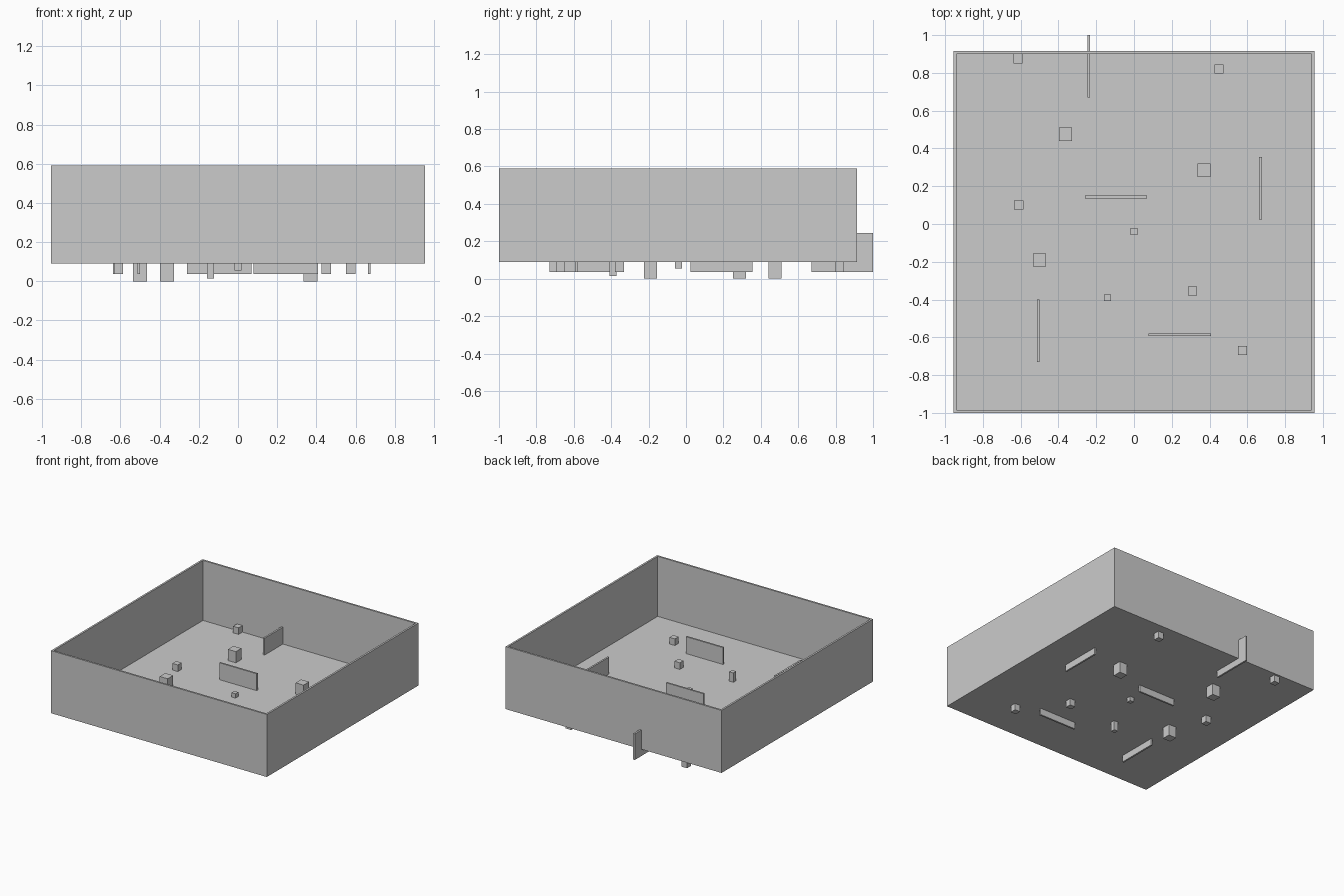
import bpy

if "Cube" in bpy.data.objects:
    bpy.data.objects.remove(bpy.data.objects["Cube"])


def box(name, x0, x1, y0, y1, z0, z1):
    """Add a box spanning the given limits."""
    bpy.ops.mesh.primitive_cube_add(
        size=1, location=((x0 + x1) / 2, (y0 + y1) / 2, (z0 + z1) / 2))
    ob = bpy.context.object
    ob.name = name
    ob.scale = (x1 - x0, y1 - y0, z1 - z0)
    bpy.ops.object.transform_apply(location=False, rotation=False, scale=True)
    return ob


def post(name, x, y, width, z0, z1):
    """Add a square block centred on x, y."""
    h = width / 2
    return box(name, x - h, x + h, y - h, y + h, z0, z1)


# Open tray: floor slab and four thin walls
X, BACK, FRONT = 0.955, 0.915, -1.0
T, BASE, FLOOR, RIM = 0.015, 0.09, 0.11, 0.59
box("floor", -X + T, X - T, FRONT + T, BACK - T, BASE, FLOOR)
box("left_wall", -X, -X + T, FRONT, BACK, BASE, RIM)
box("right_wall", X - T, X, FRONT, BACK, BASE, RIM)
box("front_wall", -X + T, X - T, FRONT, FRONT + T, BASE, RIM)
box("back_wall", -X + T, X - T, BACK - T, BACK, BASE, RIM)

# Large blocks, passing through the floor
for x, y in [(-0.362, 0.475), (0.37, 0.285), (-0.5, -0.19)]:
    post("large_block", x, y, 0.07, 0.0, 0.2)

# Medium blocks
for x, y in [(-0.615, 0.875), (0.45, 0.82), (-0.61, 0.1),
             (0.31, -0.355), (0.575, -0.67)]:
    post("medium_block", x, y, 0.048, 0.037, 0.163)

# Small blocks
post("small_block", 0.0, -0.04, 0.036, 0.055, 0.145)
post("tall_small_block", -0.14, -0.39, 0.036, 0.014, 0.185)

# Upright barrier panels, one running through the back wall
L, W = 0.165, 0.007
for x, y, along_x in [(-0.24, 0.835, False), (0.67, 0.19, False),
                      (-0.507, -0.565, False), (-0.095, 0.143, True),
                      (0.243, -0.587, True)]:
    hx, hy = (L, W) if along_x else (W, L)
    box("barrier_panel", x - hx, x + hx, y - hy, y + hy, 0.037, 0.245)
